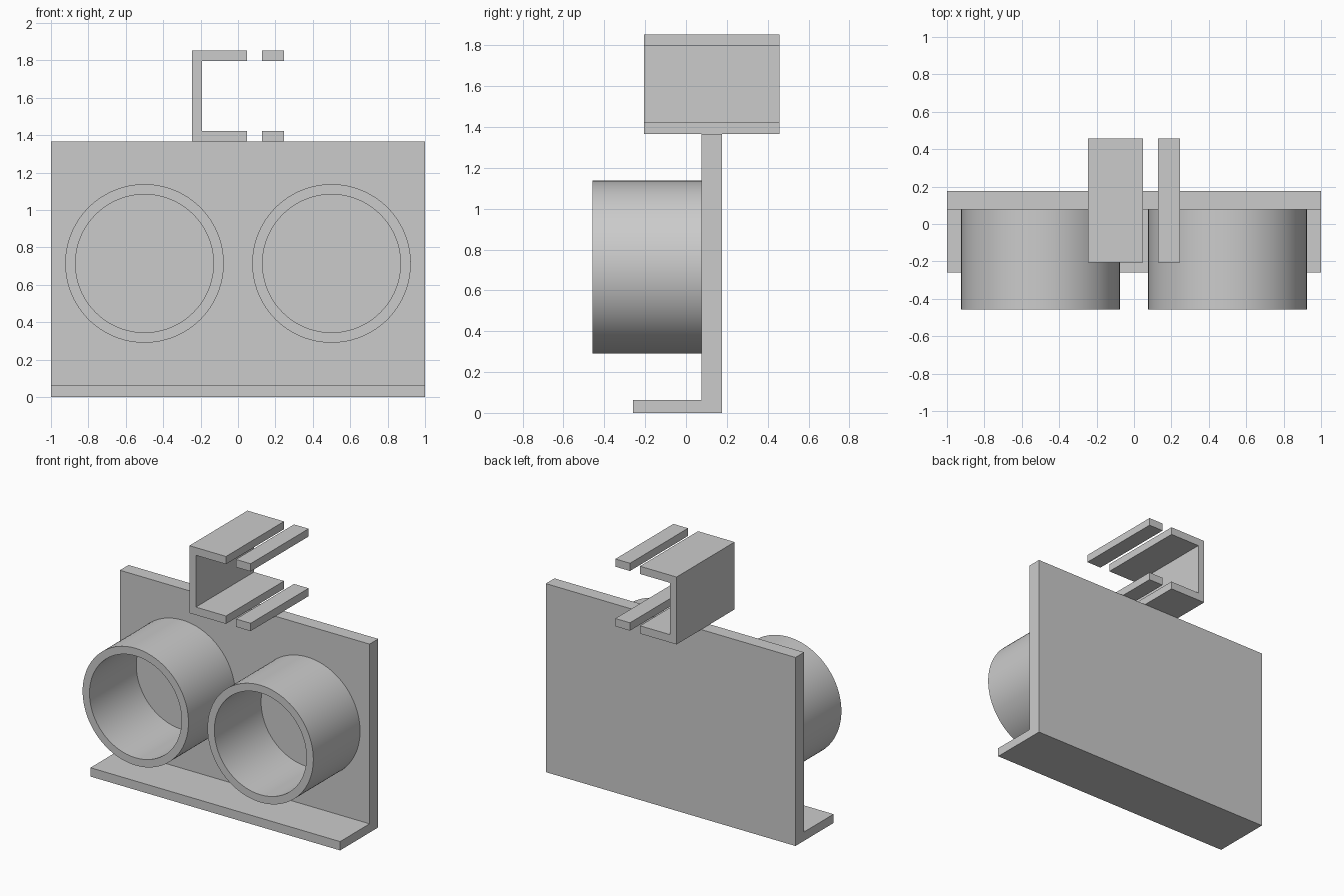
import bpy, bmesh, math
from mathutils import Matrix, Vector

cube = bpy.data.objects.get("Cube")
if cube:
    bpy.data.objects.remove(cube, do_unlink=True)

grey = bpy.data.materials.new("light_grey")
grey.use_nodes = True
colour = (0.6, 0.6, 0.6, 1)
grey.diffuse_color = colour
grey.node_tree.nodes["Principled BSDF"].inputs["Base Color"].default_value = colour


def add_object(name, bm):
    bmesh.ops.recalc_face_normals(bm, faces=bm.faces)
    mesh = bpy.data.meshes.new(name)
    bm.to_mesh(mesh)
    bm.free()
    mesh.materials.append(grey)
    obj = bpy.data.objects.new(name, mesh)
    bpy.context.collection.objects.link(obj)
    return obj


def extrude_profile(name, points, depth):
    """Close a 3D outline into a face and extrude it along depth."""
    bm = bmesh.new()
    face = bm.faces.new([bm.verts.new(p) for p in points])
    result = bmesh.ops.extrude_face_region(bm, geom=[face], use_keep_orig=True)
    moved = [v for v in result["geom"] if isinstance(v, bmesh.types.BMVert)]
    bmesh.ops.translate(bm, verts=moved, vec=depth)
    return add_object(name, bm)


def tube(name, x, z, outer, inner, front, back):
    """Revolve a rectangular wall section about the y direction."""
    bm = bmesh.new()
    section = [(outer, front), (outer, back), (inner, back), (inner, front)]
    verts = [bm.verts.new((x + r, y, z)) for r, y in section]
    edges = [bm.edges.new((verts[i], verts[(i + 1) % 4])) for i in range(4)]
    bmesh.ops.spin(bm, geom=verts + edges, cent=(x, 0, z), axis=(0, 1, 0),
                   angle=math.tau, steps=96)
    bmesh.ops.remove_doubles(bm, verts=bm.verts, dist=0.0001)
    obj = add_object(name, bm)
    bpy.ops.object.select_all(action="DESELECT")
    obj.select_set(True)
    bpy.context.view_layer.objects.active = obj
    bpy.ops.object.shade_smooth_by_angle(angle=math.radians(30))


# L-shaped bracket: upright back plate and front foot
plate_front, plate_back, plate_top = 0.077, 0.176, 1.365
foot_front, foot_top = -0.26, 0.064
bracket = [(foot_front, 0), (plate_back, 0), (plate_back, plate_top),
           (plate_front, plate_top), (plate_front, foot_top), (foot_front, foot_top)]
extrude_profile("l_bracket", [(-1, y, z) for y, z in bracket], Vector((2, 0, 0)))

# Two round holders, open at the front
for side, x in (("right", -0.5), ("left", 0.5)):
    tube(side + "_holder_tube", x, 0.714, 0.424, 0.369, -0.458, plate_front)

# C-shaped clip on top of the plate
clip_front, clip_depth = -0.206, Vector((0, 0.664, 0))
low, low_in, high_in, high = plate_top, 1.422, 1.797, 1.853
outer_x, inner_x, lip_x = -0.245, -0.193, 0.048
channel = [(outer_x, low), (lip_x, low), (lip_x, low_in), (inner_x, low_in),
           (inner_x, high_in), (lip_x, high_in), (lip_x, high), (outer_x, high)]
extrude_profile("clip_channel", [(x, clip_front, z) for x, z in channel], clip_depth)

# Separate rails beside the clip
for name, z0, z1 in (("lower_rail", low, low_in), ("upper_rail", high_in, high)):
    rail = [(0.128, z0), (0.245, z0), (0.245, z1), (0.128, z1)]
    extrude_profile(name, [(x, clip_front, z) for x, z in rail], clip_depth)
